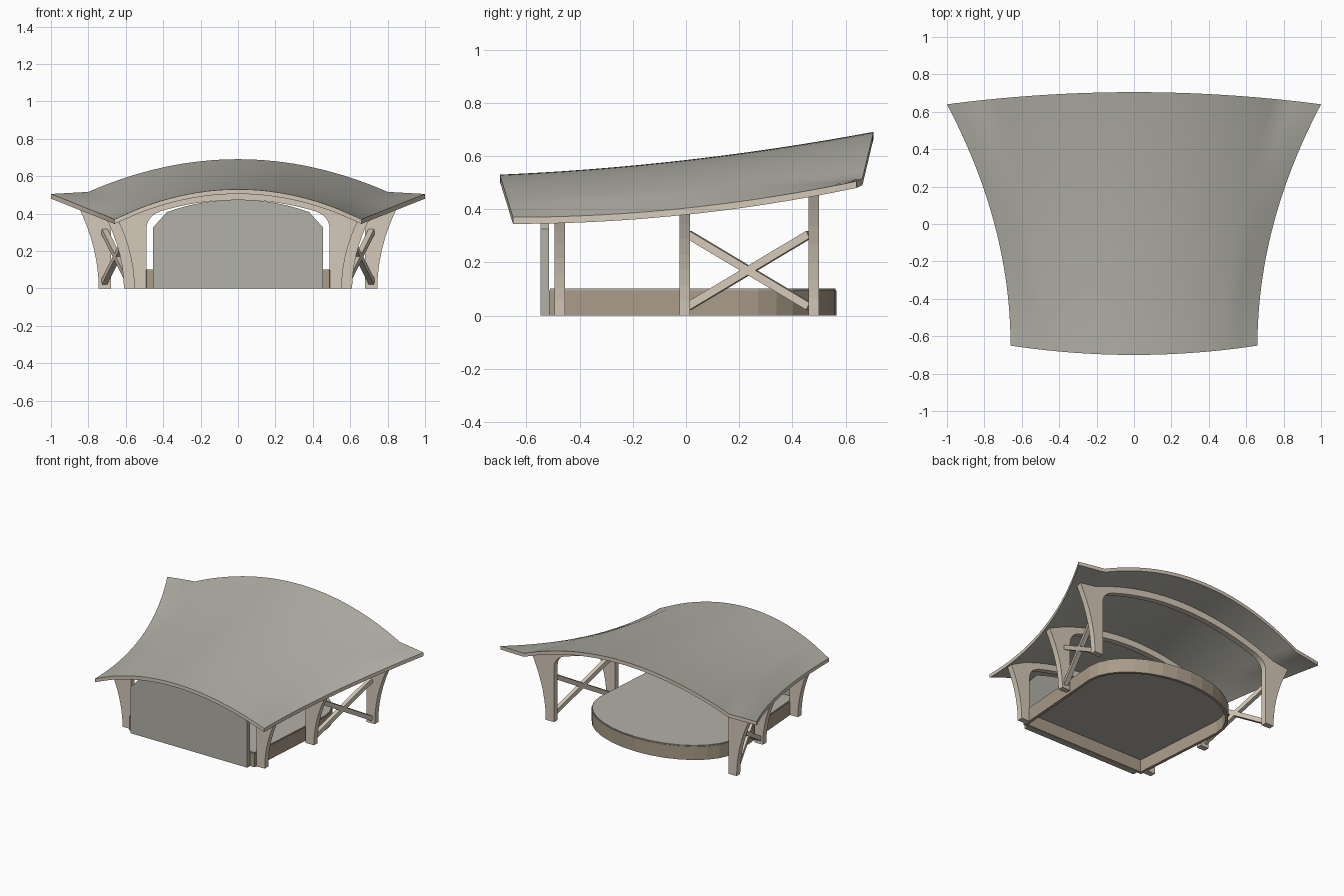
import bpy, bmesh
from math import sin, cos, pi
from mathutils import Vector

if "Cube" in bpy.data.objects:
    bpy.data.objects.remove(bpy.data.objects["Cube"])


def material(name, rgb):
    m = bpy.data.materials.new(name)
    m.diffuse_color = (*rgb, 1)
    m.use_nodes = True
    m.node_tree.nodes["Principled BSDF"].inputs["Base Color"].default_value = m.diffuse_color
    return m


GREY = material("warm_grey", (0.45, 0.44, 0.39))
TIMBER = material("pale_timber", (0.66, 0.58, 0.48))
SKIRT = material("stage_timber", (0.40, 0.33, 0.25))
THICK = 0.025


def finish(bm, name, mats, smooth=False):
    bmesh.ops.recalc_face_normals(bm, faces=bm.faces[:])
    me = bpy.data.meshes.new(name)
    bm.to_mesh(me)
    bm.free()
    ob = bpy.data.objects.new(name, me)
    bpy.context.collection.objects.link(ob)
    for m in mats:
        me.materials.append(m)
    if smooth:
        bpy.context.view_layer.objects.active = ob
        ob.select_set(True)
        bpy.ops.object.shade_smooth_by_angle(angle=0.6)
        ob.select_set(False)
    return ob


def prism(name, pts, offset, mat):
    """Extrude a planar outline along an offset vector."""
    bm = bmesh.new()
    face = bm.faces.new([bm.verts.new(p) for p in pts])
    top = bmesh.ops.extrude_face_region(bm, geom=[face], use_keep_orig=True)["geom"]
    bmesh.ops.translate(bm, vec=Vector(offset),
                        verts=[g for g in top if isinstance(g, bmesh.types.BMVert)])
    return finish(bm, name, [mat])


# Roof surface: arched across, rising to the back, flared at the rear corners
def half_width(v):
    return 0.66 + 0.34 * v * v


def roof_point(u, v):
    w = half_width(v)
    x = u * w
    y = -0.65 + 1.29 * v + (-0.05 + 0.115 * v) * (1 - u * u)
    yc = -0.70 + 1.405 * v
    ridge = 0.585 + 0.1143 * yc + 0.051 * yc * yc
    k = 0.367 - 0.094 * v
    a = abs(u)
    z = ridge - k * (min(a, 0.8) * w) ** 2
    if a > 0.8:
        edge = 0.37 + 0.135 * (w - 0.66) / 0.34
        z += (edge - z) * (a - 0.8) / 0.2
    return Vector((x, y, z))


def roof_z(x, y):
    v = 0.5
    for _ in range(12):
        b = 1 - (x / half_width(v)) ** 2
        v = (y + 0.65 + 0.05 * b) / (1.29 + 0.115 * b)
    return roof_point(x / half_width(v), v).z


# Roof shell with timber rim
NU, NV = 40, 24
bm = bmesh.new()
top, low = [[[bm.verts.new(roof_point(-1 + 2 * i / NU, j / NV) - Vector((0, 0, d)))
              for i in range(NU + 1)] for j in range(NV + 1)] for d in (0, THICK)]
for g in (top, low):
    for j in range(NV):
        for i in range(NU):
            bm.faces.new((g[j][i], g[j][i + 1], g[j + 1][i + 1], g[j + 1][i]))
loop = ([(0, i) for i in range(NU)] + [(j, NU) for j in range(NV)]
        + [(NV, i) for i in range(NU, 0, -1)] + [(j, 0) for j in range(NV, 0, -1)])
for (a, b), (c, d) in zip(loop, loop[1:] + loop[:1]):
    bm.faces.new((top[a][b], low[a][b], low[c][d], top[c][d])).material_index = 1
finish(bm, "roof", [GREY, TIMBER], smooth=True)


# Arched ribs: flared legs joined by a shallow arch under the roof
def rib(name, y, foot_in, foot_out, top_out):
    def soffit(x):
        return roof_z(x, y) - THICK - 0.043
    half = []
    zt = roof_z(top_out, y) - 0.012
    for i in range(8):                                   # outer leg curve
        t = i / 7
        half.append((foot_out + (top_out - foot_out) * t ** 2, zt * t))
    for i in range(1, 12):                               # top edge, inside the roof
        x = top_out * (1 - i / 12)
        half.append((x, roof_z(x, y) - 0.012))
    inner = []
    p0 = (foot_in - 0.11, soffit(foot_in - 0.11))
    p1 = (foot_in, soffit(foot_in) + 0.01)
    p2 = (foot_in, p1[1] - 0.08)
    for i in range(1, 11):                               # arch soffit
        x = p0[0] * i / 10
        inner.append((x, soffit(x)))
    for i in range(1, 7):                                # rounded inner corner
        t = i / 6
        inner.append(tuple((1 - t) ** 2 * a + 2 * t * (1 - t) * b + t * t * c
                           for a, b, c in zip(p0, p1, p2)))
    inner.append((foot_in, 0))
    mirror = lambda pts: [(-x, z) for x, z in reversed(pts)]
    outline = (half + [(0, roof_z(0, y) - 0.012)] + mirror(half)
               + mirror(inner) + [(0, soffit(0))] + inner)
    prism(name, [(x, y - 0.02, z) for x, z in outline], (0, 0.04, 0), TIMBER)


rib("front_rib", -0.475, 0.49, 0.555, 0.645)
rib("middle_rib", -0.005, 0.545, 0.61, 0.72)
rib("back_rib", 0.48, 0.68, 0.745, 0.87)


# Cross braces between middle and back ribs
def bar(name, a, b, w=0.03):
    a, b = Vector(a), Vector(b)
    d = (b - a).normalized()
    s = d.cross(Vector((0, 0, 1))).normalized() * w / 2
    n = s.cross(d).normalized() * w / 2
    prism(name, [a + s + n, a - s + n, a - s - n, a + s - n], b - a, TIMBER)


for side, label in ((1, "right"), (-1, "left")):
    bar(label + "_brace_rising", (0.58 * side, 0.01, 0.035), (0.715 * side, 0.462, 0.305))
    bar(label + "_brace_falling", (0.58 * side, 0.01, 0.305), (0.715 * side, 0.462, 0.035))


# Stage: straight front, rounded back, hollow skirt under a thin deck
def stage_outline(inset=0.0):
    pts = [(-0.49 + inset, -0.515 + inset), (0.49 - inset, -0.515 + inset)]
    for i in range(17):
        a = pi * i / 16
        pts.append(((0.54 - inset) * cos(a), 0.2 + (0.365 - inset) * sin(a)))
    return pts


prism("stage_deck", [(x, y, 0.088) for x, y in stage_outline(0.004)], (0, 0, 0.014), GREY)
bm = bmesh.new()
rings = [[bm.verts.new((x, y, z)) for x, y in stage_outline(ins)]
         for ins, z in ((0, 0), (0, 0.095), (0.02, 0.095), (0.02, 0))]
n = len(rings[0])
for r in range(4):
    p, q = rings[r], rings[(r + 1) % 4]
    for i in range(n):
        j = (i + 1) % n
        bm.faces.new((p[i], p[j], q[j], q[i]))
finish(bm, "stage_skirt", [SKIRT])

# Front wall panel with clipped, arched top
arch = [(x, 0.475 - 0.46 * x * x) for x in [0.38 - 0.76 * i / 16 for i in range(17)]]
panel = [(-0.455, 0), (0.455, 0), (0.455, 0.325)] + arch + [(-0.455, 0.325)]
prism("wall_panel", [(x, -0.547, z) for x, z in panel], (0, 0.032, 0), GREY)
